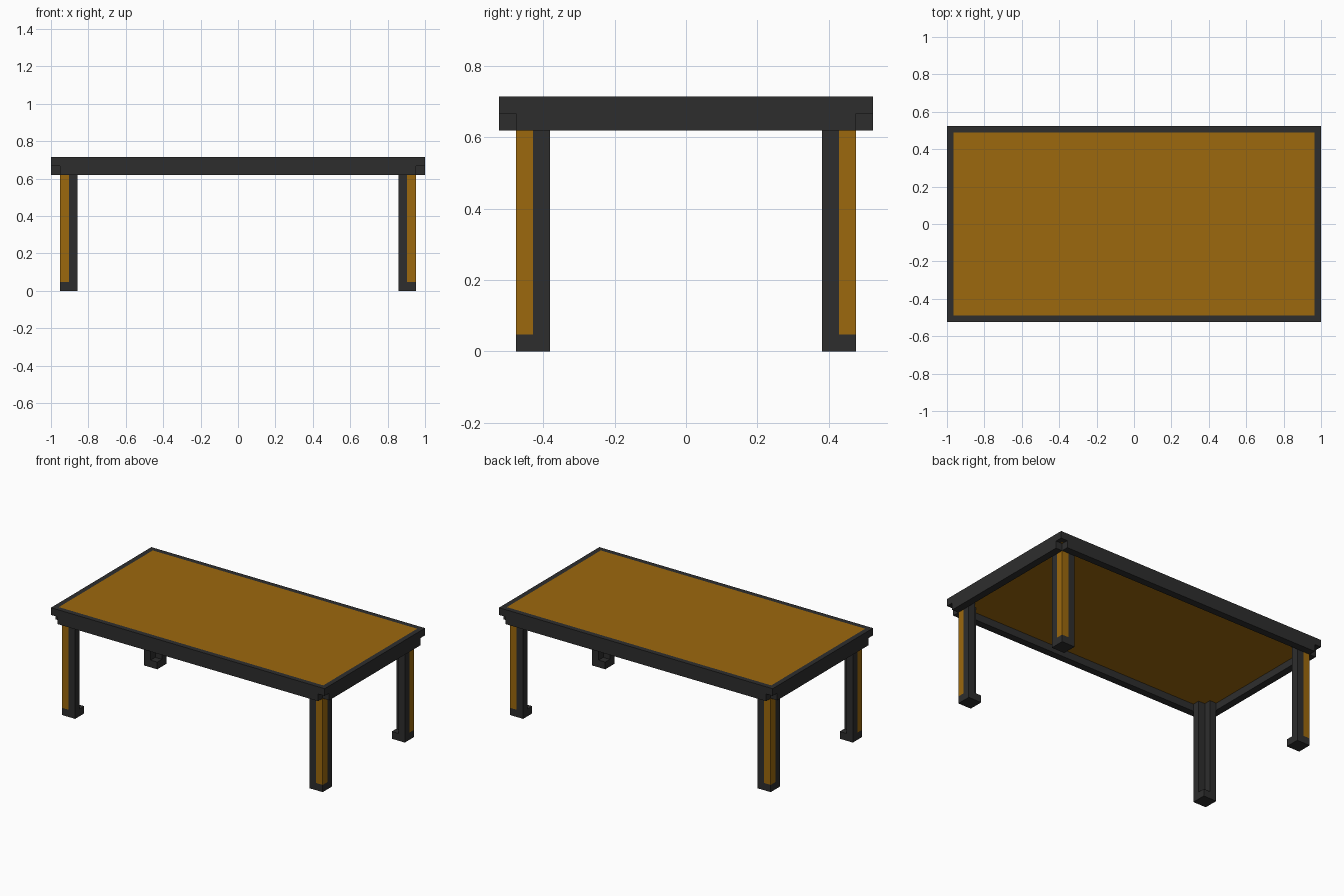
import bpy, bmesh

if "Cube" in bpy.data.objects:
    bpy.data.objects.remove(bpy.data.objects["Cube"])

U = 1 / 21  # one building unit: the table is 42 x 22 x 15 units


def material(name, rgb):
    m = bpy.data.materials.new(name)
    m.diffuse_color = (*rgb, 1)
    m.use_nodes = True
    m.node_tree.nodes["Principled BSDF"].inputs["Base Color"].default_value = m.diffuse_color
    return m


MATS = [material("dark frame", (0.027, 0.027, 0.027)),
        material("brown wood", (0.335, 0.140, 0.004))]


def finish(bm, name):
    bmesh.ops.recalc_face_normals(bm, faces=bm.faces[:])
    mesh = bpy.data.meshes.new(name)
    bm.to_mesh(mesh)
    bm.free()
    for m in MATS:
        mesh.materials.append(m)
    obj = bpy.data.objects.new(name, mesh)
    bpy.context.collection.objects.link(obj)


def box(x0, x1, y0, y1, z0, z1):
    bm = bmesh.new()
    bmesh.ops.create_cube(bm, size=1)
    for v in bm.verts:
        v.co = [(lo if c < 0 else hi) * U for c, lo, hi in
                zip(v.co, (x0, y0, z0), (x1, y1, z1))]
    bm.normal_update()
    return bm


# tabletop: slab with a dark border around a brown panel, above and below
bm = box(-21, 21, -11, 11, 14, 15)
for face in [f for f in bm.faces if abs(f.normal.z) > 0.9]:
    bmesh.ops.inset_region(bm, faces=[face], thickness=U)
    face.material_index = 1
finish(bm, "tabletop")

# apron bars under the border, leaving the corners open
for s, side in ((-1, "front"), (1, "back")):
    finish(box(-20, 20, *sorted((10 * s, 11 * s)), 13, 14), side + "_apron")
for s, side in ((-1, "left"), (1, "right")):
    finish(box(*sorted((20 * s, 21 * s)), -10, 10, 13, 14), side + "_apron")


# leg: square foot, then an L-shaped post with a brown outer corner
def leg(sx, sy, name):
    bm = bmesh.new()

    def ring(z, inner):
        pts = [(20, 10), (19, 10), (18, 10), (18, 9), inner,
               (19, 8), (20, 8), (20, 9)]
        return [bm.verts.new((x * sx * U, y * sy * U, z * U)) for x, y in pts]

    foot, corner, notch = ring(0, (18, 8)), ring(1, (18, 8)), None
    notch = bm.verts.new((19 * sx * U, 9 * sy * U, U))
    base = corner[:4] + [notch] + corner[5:]
    neck, top = ring(13, (19, 9)), ring(14, (19, 9))
    for low, high, brown in ((foot, corner, 0), (base, neck, 1), (neck, top, 0)):
        for i in range(8):
            j = (i + 1) % 8
            f = bm.faces.new((low[i], low[j], high[j], high[i]))
            f.material_index = brown if i in (0, 7) else 0
    bm.faces.new((corner[3], corner[4], corner[5], notch))  # ledge on the foot
    bm.faces.new(foot)
    bm.faces.new(top)
    finish(bm, name)


for sx, side in ((-1, "left"), (1, "right")):
    for sy, end in ((-1, "front"), (1, "back")):
        leg(sx, sy, f"{end}_{side}_leg")
